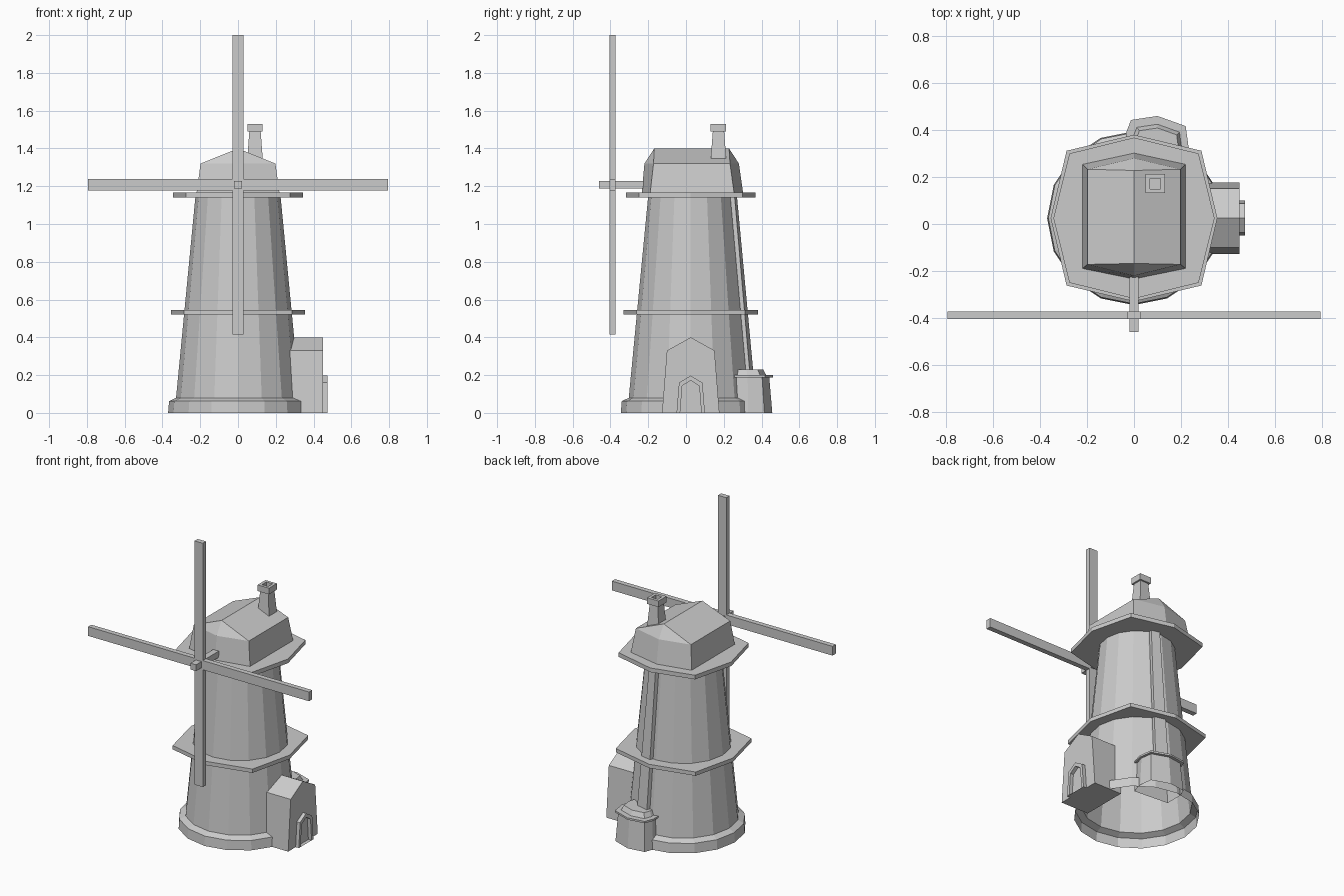
import bpy, bmesh
from math import cos, sin, pi

if "Cube" in bpy.data.objects:
    bpy.data.objects.remove(bpy.data.objects["Cube"])

CY = 0.025  # tower axis offset in y


def loft(name, rings, cap_start=True, cap_end=True, closed=False):
    """Skin a list of equal-length point rings into one flat-shaded object."""
    bm = bmesh.new()
    vr = [[bm.verts.new(p) for p in ring] for ring in rings]
    pairs = list(zip(vr, vr[1:])) + ([(vr[-1], vr[0])] if closed else [])
    for a, b in pairs:
        for i in range(len(a)):
            j = (i + 1) % len(a)
            bm.faces.new((a[i], a[j], b[j], b[i]))
    if not closed:
        if cap_start:
            bm.faces.new(vr[0][::-1])
        if cap_end:
            bm.faces.new(vr[-1])
    bmesh.ops.recalc_face_normals(bm, faces=bm.faces)
    me = bpy.data.meshes.new(name)
    bm.to_mesh(me)
    bm.free()
    ob = bpy.data.objects.new(name, me)
    bpy.context.collection.objects.link(ob)
    return ob


def flat(pts, z):
    return [(x, y, z) for x, y in pts]


def rect(cx, cy, hx, hy, z):
    return flat([(cx - hx, cy - hy), (cx + hx, cy - hy), (cx + hx, cy + hy), (cx - hx, cy + hy)], z)


def box(name, lo, hi):
    cx, cy = (lo[0] + hi[0]) / 2, (lo[1] + hi[1]) / 2
    hx, hy = (hi[0] - lo[0]) / 2, (hi[1] - lo[1]) / 2
    return loft(name, [rect(cx, cy, hx, hy, lo[2]), rect(cx, cy, hx, hy, hi[2])])


def circle(r, z, n=16):
    return [(r * cos(2 * pi * i / n), CY + r * sin(2 * pi * i / n), z) for i in range(n)]


def gallery(name, r, d, z0, z1):
    # octagon whose diagonal corners reach further out
    pts = [(r, 0), (d, d), (0, r), (-d, d), (-r, 0), (-d, -d), (0, -r), (d, -d)]
    pts = [(x, y + CY) for x, y in pts]
    loft(name, [flat(pts, z0), flat(pts, z1)])


# Tapered tower with plinth, open underneath
loft("tower", [circle(0.37, 0), circle(0.365, 0.062), circle(0.328, 0.08), circle(0.225, 1.15)],
     cap_start=False)

# Two galleries
gallery("lower_gallery", 0.355, 0.287, 0.52, 0.545)
gallery("upper_gallery", 0.343, 0.275, 1.14, 1.167)


# Cap: six-sided walls with pointed ends, roof closing to a ridge
def cap_ring(hx, yf, yfm, yb, ybm, z):
    return flat([(-hx, yf), (0, yfm), (hx, yf), (hx, yb), (0, ybm), (-hx, yb)], z)


cap = loft("cap", [cap_ring(0.22, -0.19, -0.235, 0.255, 0.303, 1.16),
                   cap_ring(0.198, -0.172, -0.22, 0.233, 0.28, 1.32)], cap_end=False)
bm = bmesh.new()
bm.from_mesh(cap.data)
bm.verts.ensure_lookup_table()
lf, mf, rf, rb, mb, lb = bm.verts[6:12]
f, b = bm.verts.new((0, -0.168, 1.4)), bm.verts.new((0, 0.228, 1.4))
for face in ((lf, mf, f), (mf, rf, f), (rf, rb, b, f), (rb, mb, b), (mb, lb, b), (lb, lf, f, b)):
    bm.faces.new(face)
bmesh.ops.recalc_face_normals(bm, faces=bm.faces)
bm.to_mesh(cap.data)
bm.free()

# Chimney pot with flared foot, collar and flue
loft("chimney", [rect(0.09, 0.172, s, s, z) for s, z in
                 ((0.042, 1.33), (0.03, 1.49), (0.041, 1.49), (0.041, 1.53), (0.022, 1.53), (0.022, 1.5))])

# Sails and axle
box("vertical_sail", (-0.03, -0.405, 0.414), (0.03, -0.372, 2.0))
box("horizontal_sail", (-0.795, -0.405, 1.177), (0.795, -0.372, 1.237))
box("sail_axle", (-0.02, -0.46, 1.187), (0.02, -0.2, 1.228))


# Gabled side porch and its door frame
def gable(hb, he, ze, zp, x, c=0.025):
    return [(x, c - hb, 0), (x, c - he, ze), (x, c, zp), (x, c + he, ze), (x, c + hb, 0)]


bm_porch = loft("porch", [gable(0.152, 0.126, 0.33, 0.4, x) for x in (0.25, 0.45)], cap_start=False)
outer, inner = (0.075, 0.062, 0.16, 0.197), (0.056, 0.045, 0.143, 0.172)
loft("door_frame", [gable(*outer, 0.44), gable(*outer, 0.473), gable(*inner, 0.473), gable(*inner, 0.44)],
     closed=True)

# Hearth bay at the back: box, ledge and sloped shoulder
plan = [(-0.035, 0.27), (-0.035, 0.385), (-0.013, 0.443), (0.1, 0.46), (0.22, 0.417), (0.232, 0.33), (0.21, 0.25)]


def bay(s, z):
    return [(0.1 + (x - 0.1) * s, 0.3 + (y - 0.3) * s, z) for x, y in plan]


loft("hearth_bay", [bay(s, z) for s, z in
                    ((0.98, 0), (0.88, 0.188), (1, 0.188), (1, 0.2), (0.78, 0.2), (0.68, 0.23))], cap_start=False)


# Flue strip running up the tower from the bay
def strip(r, w, z):
    n, t = (0.225, 0.974), (0.974, -0.225)
    return flat([(n[0] * a + t[0] * s, CY + n[1] * a + t[1] * s)
                 for a, s in ((r - 0.04, -w), (r - 0.04, w), (r + 0.02, w * 0.85), (r + 0.02, -w * 0.85))], z)


loft("flue_strip", [strip(0.312, 0.05, 0.2), strip(0.225, 0.033, 1.145)])
